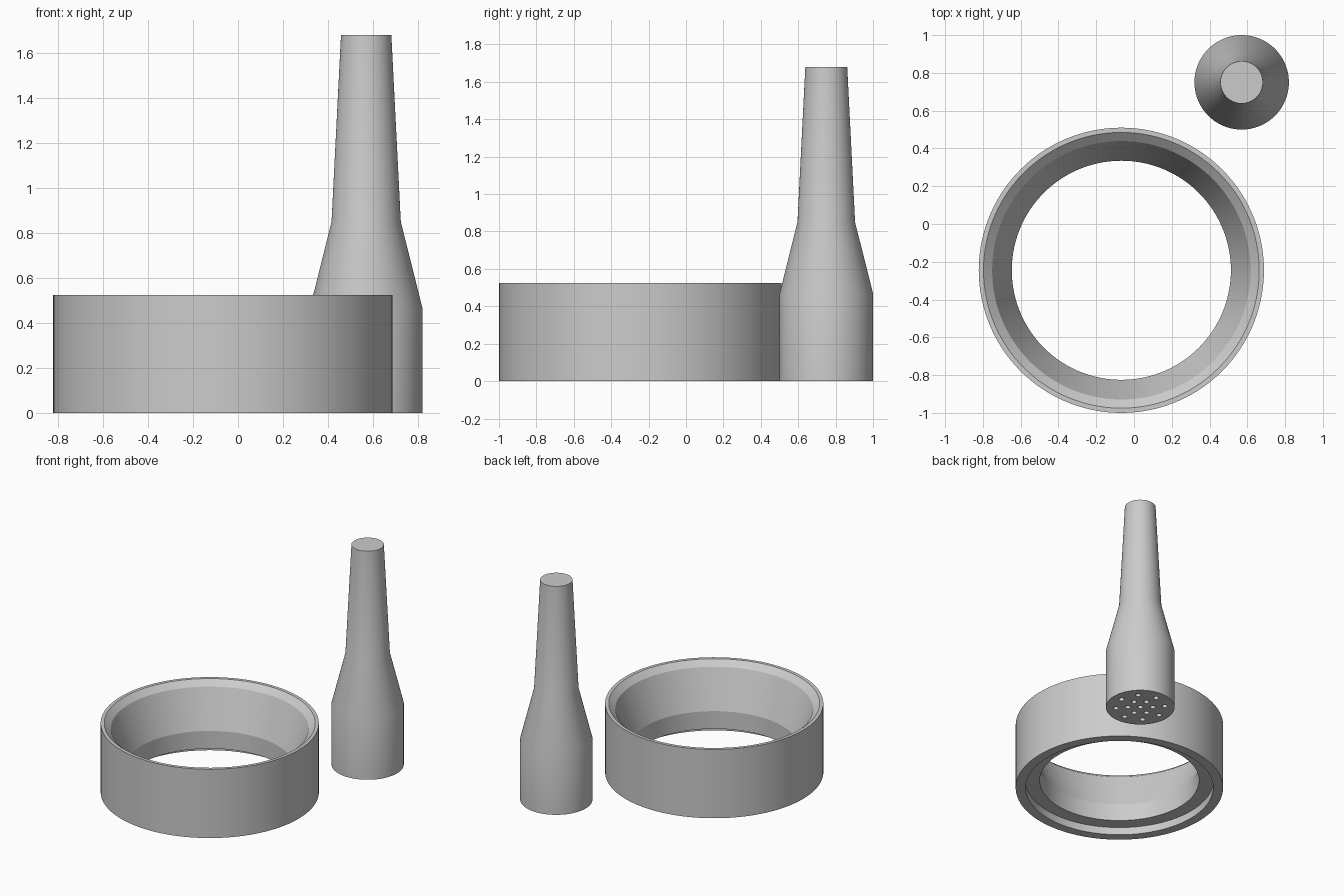
import bpy, bmesh, math

if "Cube" in bpy.data.objects:
    bpy.data.objects.remove(bpy.data.objects["Cube"])

grey = bpy.data.materials.new("light_grey")
grey.diffuse_color = (0.6, 0.6, 0.6, 1)
grey.use_nodes = True
grey.node_tree.nodes["Principled BSDF"].inputs["Base Color"].default_value = grey.diffuse_color


def revolve(name, profile, centre, segments, closed):
    """Spin (radius, z) points about a vertical axis; closed joins last to first, else ends are capped."""
    bm = bmesh.new()
    rings = []
    for r, z in profile:
        rings.append([bm.verts.new((r * math.cos(2 * math.pi * i / segments),
                                    r * math.sin(2 * math.pi * i / segments), z))
                      for i in range(segments)])
    pairs = list(zip(rings, rings[1:]))
    if closed:
        pairs.append((rings[-1], rings[0]))
    else:
        bm.faces.new(rings[0])
        bm.faces.new(rings[-1])
    for a, b in pairs:
        for i in range(segments):
            j = (i + 1) % segments
            bm.faces.new((a[i], a[j], b[j], b[i]))
    bmesh.ops.recalc_face_normals(bm, faces=bm.faces)
    mesh = bpy.data.meshes.new(name)
    bm.to_mesh(mesh)
    bm.free()
    mesh.materials.append(grey)
    obj = bpy.data.objects.new(name, mesh)
    obj.location = (*centre, 0)
    bpy.context.collection.objects.link(obj)
    return obj


def smooth(obj):
    bpy.ops.object.select_all(action='DESELECT')
    obj.select_set(True)
    bpy.context.view_layer.objects.active = obj
    bpy.ops.object.shade_smooth_by_angle(angle=math.radians(15))


# Ring: recessed underside, straight bore, flared funnel and chamfered lip
ring = revolve("funnel_ring", [
    (0.755, 0), (0.755, 0.525), (0.73, 0.525), (0.684, 0.485),
    (0.58, 0.195), (0.58, 0.06), (0.683, 0.06), (0.683, 0)],
    (-0.067, -0.245), 120, True)
smooth(ring)

# Tamper handle: straight base, shoulder and slim tapered grip
handle = revolve("handle", [(0.25, 0), (0.25, 0.467), (0.154, 0.85), (0.112, 1.68)],
                 (0.57, 0.75), 96, False)

# Pin holes in the base: one central, six inner, eight outer
spots = [(0, 0)]
for count, radius, start in ((6, 0.09, 20), (8, 0.178, 0)):
    for k in range(count):
        a = math.radians(start + 360 * k / count)
        spots.append((radius * math.cos(a), radius * math.sin(a)))
bm = bmesh.new()
for x, y in spots:
    made = bmesh.ops.create_cone(bm, cap_ends=True, segments=20, radius1=0.02,
                                 radius2=0.02, depth=0.4)
    bmesh.ops.translate(bm, verts=made["verts"], vec=(x, y, 0.1))
mesh = bpy.data.meshes.new("pin_hole_cutter")
bm.to_mesh(mesh)
bm.free()
mesh.materials.append(grey)
cutter = bpy.data.objects.new("pin_hole_cutter", mesh)
cutter.location = handle.location
bpy.context.collection.objects.link(cutter)

# Cut the holes, then drop the helper
mod = handle.modifiers.new("pin_holes", 'BOOLEAN')
mod.operation = 'DIFFERENCE'
mod.solver = 'EXACT'
mod.object = cutter
cutter.hide_render = True
bpy.context.view_layer.objects.active = handle
handle.select_set(True)
bpy.ops.object.modifier_apply(modifier=mod.name)
bpy.data.objects.remove(cutter)
smooth(handle)
